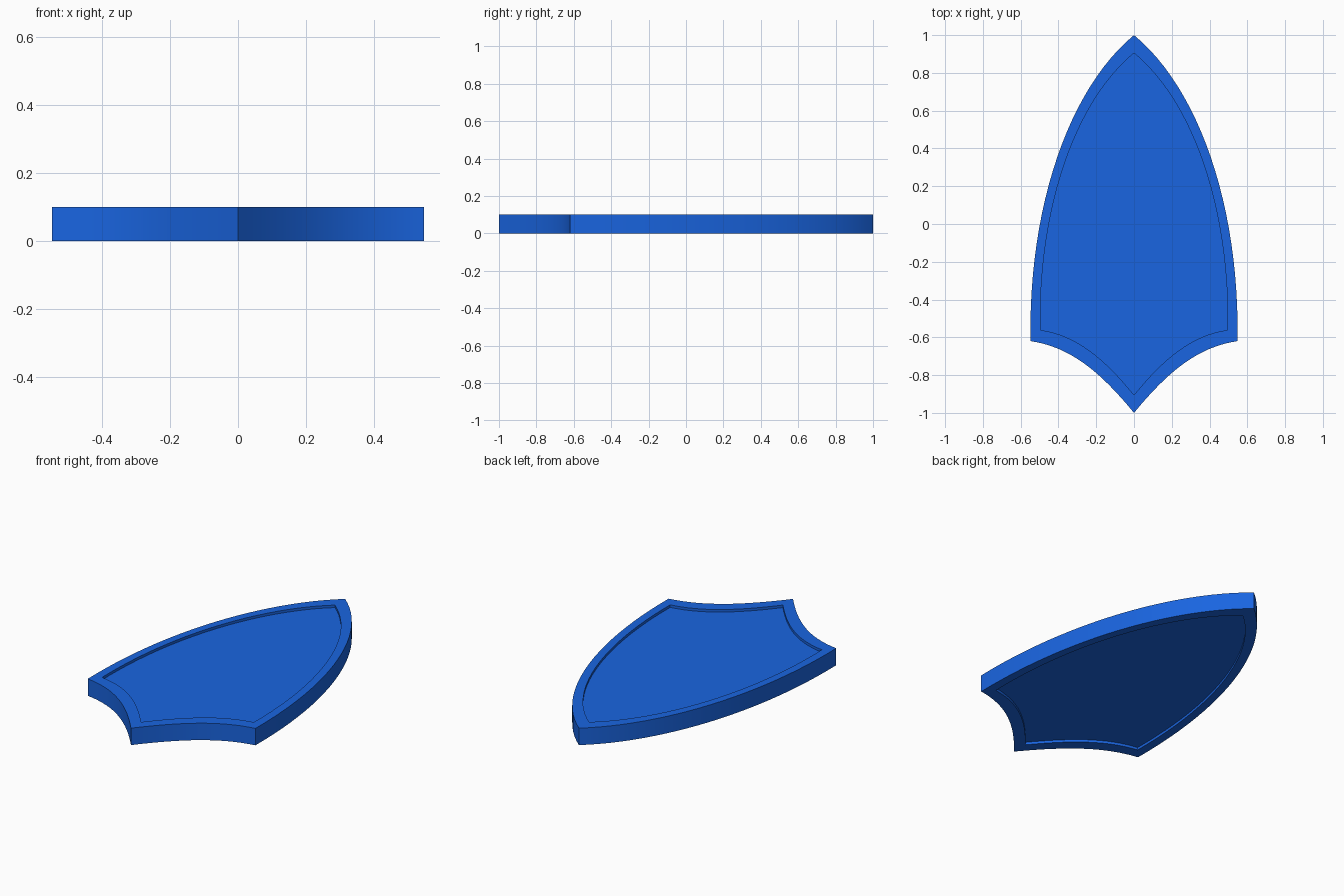
import bpy, bmesh
from mathutils.geometry import interpolate_bezier
from mathutils import Vector

if "Cube" in bpy.data.objects:
    bpy.data.objects.remove(bpy.data.objects["Cube"])

THICK, RECESS, INNER = 0.10, 0.015, 0.905


def arc(a, b, c, d, n):
    pts = interpolate_bezier(*[Vector((*p, 0)) for p in (a, b, c, d)], n)
    return [(p.x, p.y) for p in pts][:-1]


# half outline: nose to shoulder, then concave sweep to the tail, mirrored in x
right = arc((0, 1), (0.34, 0.72), (0.56, 0.10), (0.548, -0.62), 25)
right += arc((0.548, -0.62), (0.34, -0.65), (0.18, -0.78), (0, -1), 17) + [(0, -1)]
outline = right + [(-x, y) for x, y in reversed(right[1:-1])]
n = len(outline)

bm = bmesh.new()


def ring(scale, z):
    return [bm.verts.new((x * scale, y * scale, z)) for x, y in outline]


# rings run from bottom panel, around the rim, to top panel
rings = [ring(INNER, RECESS), ring(INNER, 0), ring(1, 0),
         ring(1, THICK), ring(INNER, THICK), ring(INNER, THICK - RECESS)]
for lo, hi in zip(rings, rings[1:]):
    for i in range(n):
        j = (i + 1) % n
        bm.faces.new((lo[i], lo[j], hi[j], hi[i]))
bm.faces.new(rings[0])
bm.faces.new(rings[-1])
bmesh.ops.recalc_face_normals(bm, faces=bm.faces)

mesh = bpy.data.meshes.new("shield_plate")
bm.to_mesh(mesh)
bm.free()
plate = bpy.data.objects.new("shield_plate", mesh)
bpy.context.collection.objects.link(plate)

# blue finish
blue = bpy.data.materials.new("blue")
blue.diffuse_color = (0.01, 0.13, 0.75, 1)
blue.use_nodes = True
blue.node_tree.nodes["Principled BSDF"].inputs["Base Color"].default_value = blue.diffuse_color
mesh.materials.append(blue)

bpy.context.view_layer.objects.active = plate
plate.select_set(True)
bpy.ops.object.shade_smooth_by_angle(angle=0.5)
